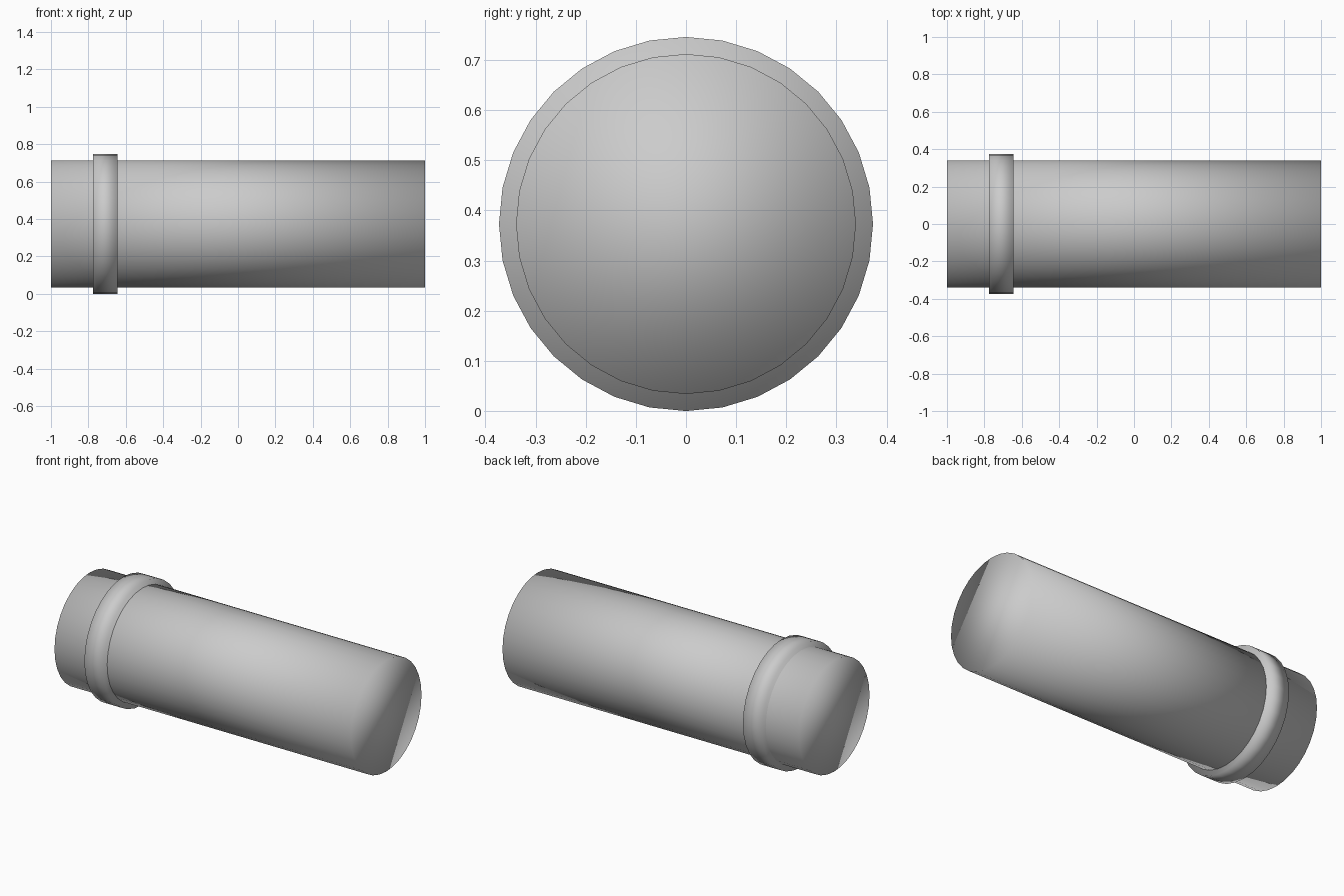
import bpy
from math import pi

if "Cube" in bpy.data.objects:
    bpy.data.objects.remove(bpy.data.objects["Cube"])

SIDES = 32
AXIS_HEIGHT = 0.373


def smooth_drum(name, radius, x_min, x_max):
    """Capped cylinder lying along x, smooth shaded."""
    bpy.ops.mesh.primitive_cylinder_add(
        vertices=SIDES, radius=radius, depth=x_max - x_min,
        end_fill_type='NGON',
        location=((x_min + x_max) / 2, 0, AXIS_HEIGHT),
        rotation=(0, pi / 2, 0))
    obj = bpy.context.object
    obj.name = name
    bpy.ops.object.transform_apply(location=False, rotation=True, scale=True)
    bpy.ops.object.shade_smooth()
    return obj


# Long main barrel
smooth_drum("barrel", 0.339, -1.0, 1.0)

# Raised band near the left end
smooth_drum("collar", 0.373, -0.775, -0.645)
